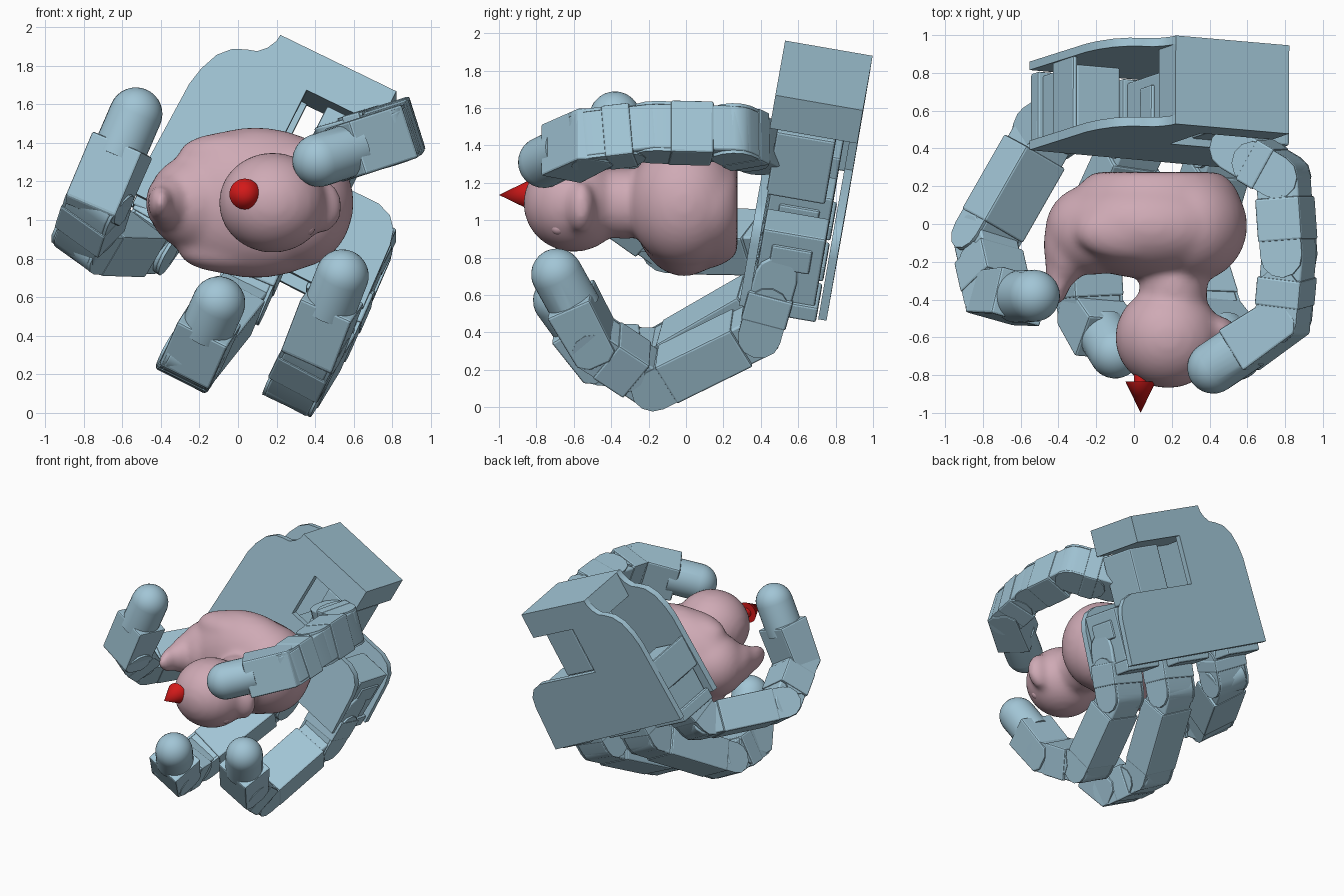
import bpy, bmesh
from math import pi, cos, sin
from mathutils import Vector as V, Matrix

if "Cube" in bpy.data.objects:
    bpy.data.objects.remove(bpy.data.objects["Cube"])


def material(name, color):
    m = bpy.data.materials.new(name)
    m.diffuse_color = (*color, 1)
    m.use_nodes = True
    m.node_tree.nodes["Principled BSDF"].inputs["Base Color"].default_value = m.diffuse_color
    return m


STEEL = material("steel_blue", (0.36, 0.56, 0.67))
PINK = material("pink", (0.62, 0.40, 0.46))
RED = material("red", (0.65, 0.01, 0.01))

# Palm frame: U to the wrist, S sideways, N out of the palm; T is the wrist corner
U = V((0.443, 0.152, 0.883)).normalized()
S = V((0.897, -0.078, -0.436)).normalized()
N = U.cross(S).normalized()
if N.y > 0:
    N = -N
T = V((0.22, 0.53, 1.96))


def finish(bm, name, mat, bevel=0.0, smooth=False):
    bmesh.ops.recalc_face_normals(bm, faces=bm.faces)
    me = bpy.data.meshes.new(name)
    bm.to_mesh(me)
    bm.free()
    me.materials.append(mat)
    ob = bpy.data.objects.new(name, me)
    bpy.context.collection.objects.link(ob)
    if bevel:
        b = ob.modifiers.new("bevel", "BEVEL")
        b.width, b.segments, b.limit_method = bevel, 2, 'ANGLE'
        b.angle_limit = 0.7
    if smooth:
        bpy.context.view_layer.objects.active = ob
        ob.select_set(True)
        bpy.ops.object.shade_smooth_by_angle(angle=0.6)
        ob.select_set(False)
    return ob


def prism(name, pts, origin, ax, ay, az, depth, bevel=0.0, smooth=False):
    """Outline in the ax/ay plane, extruded along az."""
    bm = bmesh.new()
    f = bm.faces.new([bm.verts.new(origin + ax * a + ay * b) for a, b in pts])
    ext = bmesh.ops.extrude_face_region(bm, geom=[f])["geom"]
    bmesh.ops.translate(bm, vec=az * depth,
                        verts=[g for g in ext if isinstance(g, bmesh.types.BMVert)])
    return finish(bm, name, STEEL, bevel, smooth)


def rect(a0, a1, b0, b1):
    return [(a0, b0), (a1, b0), (a1, b1), (a0, b1)]


def palm_box(name, s0, s1, t0, t1, d0, d1, bevel=0.012):
    prism(name, rect(s0, s1, t0, t1), T - N * d0, S, U, -N, d1 - d0, bevel)


# Palm: front and back plates, wrist block, side wall
outline = [(0, 0), (.67, 0), (.67, -.2), (.25, -.2), (.25, -.57), (.85, -.57), (.93, -.6),
           (.98, -.66), (1.0, -.74), (1.02, -1.1), (-.33, -1.08), (-.31, -.44), (-.29, -.34),
           (-.25, -.24), (-.19, -.175), (-.12, -.145), (-.07, -.13), (-.03, -.09), (-.005, -.04)]
prism("palm_front_plate", outline, T, S, U, -N, .05, 0, True)
prism("palm_back_plate", outline, T - N * .43, S, U, -N, .045, 0, True)
palm_box("wrist_block", 0, .67, -.2, 0, 0, .475, 0)
palm_box("palm_side_wall", -.31, -.28, -.85, -.6, .03, .45)

# Thumb motor and the three finger motors between the plates
palm_box("thumb_motor", .38, .66, -.6, -.22, .04, .36)
for i, s in enumerate((.86, .36, -.14)):
    palm_box(f"finger_motor_{i}", s - .13, s + .13, -1.12, -.64, .06, .40)
    palm_box(f"finger_motor_flange_{i}", s - .16, s + .15, -1.13, -1.04, .05, .42)
    palm_box(f"finger_motor_clip_{i}", s - .15, s + .145, -.86, -.72, .12, .34)


def pill(length, r, n=6):
    """Side profile of a link with rounded ends centred on its joints."""
    pts = [(length + r * cos(a), r * sin(a)) for a in [-pi/2 + pi*k/n for k in range(n + 1)]]
    return pts + [(r * cos(a), r * sin(a)) for a in [pi/2 + pi*k/n for k in range(n + 1)]]


def axes(p, q, lat):
    d = (q - p).normalized()
    w = (lat - d * lat.dot(d)).normalized()
    return d, w, w.cross(d)


def link(name, p, q, lat, width=.25, r=.115):
    d, w, h = axes(p, q, lat)
    length = (q - p).length
    prism(name, pill(length, r), p - w * width / 2, d, h, w, width, .01, True)
    # Shell that wraps the middle and the two cheeks at the far joint
    prism(name + "_shell", rect(.11, length - .08, -r - .008, r + .008),
          p - w * .145, d, h, w, .29, .012)
    for k in (-1, 1):
        prism(name + "_cheek", pill(length * .5, r), p + d * length * .5 + w * k * .122,
              d, h, w * k, .017, 0, True)


def fingertip(name, p, c, lat, r=.138):
    d, w, h = axes(p, c, lat)
    length = (c - p).length
    prism(name + "_base", [(-.09, -.06), (-.05, -.115), (length * .64, -.128),
                           (length * .64, .128), (-.05, .115), (-.09, .06)],
          p - w * .145, d, h, w, .29, .012)
    # Domed pad: half sphere stretched back into a cylinder
    bm = bmesh.new()
    bmesh.ops.create_uvsphere(bm, u_segments=28, v_segments=16, radius=r)
    for v in bm.verts:
        if v.co.z < -.001:
            v.co = V((v.co.x, v.co.y, 0)).normalized() * r if v.co.xy.length > .01 else V((0, 0, 0))
            v.co.z = -length * .5
    m = Matrix((w, h, d)).transposed().to_4x4()
    m.translation = c
    bmesh.ops.transform(bm, matrix=m, verts=bm.verts)
    finish(bm, name + "_pad", STEEL, 0, True)


# Fingers: joint points from the palm to the tip, and the hinge direction
fingers = {
    "right_finger": (S, [(.61, .49, .74), (.47, .40, .42), (.30, -.17, .14),
                         (.40, -.49, .35), (.54, -.69, .71)]),
    "middle_finger": (S, [(.16, .53, .93), (.02, .45, .61), (-.25, -.14, .27),
                          (-.23, -.47, .28), (-.10, -.68, .57)]),
    "left_finger": (V((.8, -.25, -.55)), [(-.32, .58, 1.10), (-.47, .48, .88), (-.79, -.08, .89),
                                          (-.72, -.39, 1.11), (-.53, -.38, 1.55)]),
    "thumb": (V((.3, 0, -.95)), [(.54, .40, 1.39), (.79, .25, 1.46), (.82, -.17, 1.47),
                                 (.79, -.51, 1.43), (.42, -.76, 1.31)]),
}
for name, (lat, pts) in fingers.items():
    pts = [V(p) for p in pts]
    for i, part in enumerate(("knuckle", "lower_link", "upper_link")):
        link(f"{name}_{part}", pts[i], pts[i + 1], lat)
    fingertip(f"{name}_tip", pts[3], pts[4], lat)

# Bath duck lying on its back: overlapping ellipsoids fused and smoothed
blobs = [((.09, -.01, 1.09), (.51, .28, .39)),      # body
         ((.30, -.01, 1.09), (.30, .30, .34)),      # chest
         ((.12, .09, 1.07), (.45, .28, .33)),       # belly
         ((-.22, -.03, 1.09), (.25, .24, .25)),     # rump
         ((-.36, -.11, 1.09), (.12, .22, .15)),     # tail root
         ((-.40, -.23, 1.09), (.07, .20, .10)),     # tail tip
         ((.21, -.33, 1.09), (.18, .26, .19)),      # neck
         ((.18, -.60, 1.09), (.28, .27, .26)),      # head
         ((.43, -.56, 1.07), (.11, .075, .14))]     # bill
for k in (-1, 1):
    blobs.append(((.0, -.04, 1.09 + k * .25), (.31, .16, .12)))   # wings
bm = bmesh.new()
for c, r in blobs:
    m = Matrix.Translation(c) @ Matrix.Diagonal((*r, 1))
    bmesh.ops.create_uvsphere(bm, u_segments=40, v_segments=24, radius=1, matrix=m)
for v in bm.verts:
    v.co.y = min(v.co.y, .275)
duck = finish(bm, "bath_duck", PINK)
rm = duck.modifiers.new("fuse", "REMESH")
rm.mode, rm.voxel_size, rm.use_smooth_shade = 'VOXEL', .022, True
sm = duck.modifiers.new("soften", "SMOOTH")
sm.factor, sm.iterations = .5, 12

# Eyes
for k in (-1, 1):
    bm = bmesh.new()
    m = Matrix.Translation((.36, -.68, 1.09 + k * .13)) @ Matrix.Diagonal((.04, .045, .04, 1))
    bmesh.ops.create_uvsphere(bm, u_segments=16, v_segments=10, radius=1, matrix=m)
    finish(bm, "eye", PINK, 0, True)

# Red arrow pointing to the front
for name, r1, r2, y0, y1 in (("arrow_head", .08, 0, -.835, -1.0), ("arrow_shaft", .035, .035, -.5, -.84)):
    bm = bmesh.new()
    m = Matrix.Translation((.035, (y0 + y1) / 2, 1.135)) @ Matrix.Rotation(pi / 2, 4, 'X')
    bmesh.ops.create_cone(bm, cap_ends=True, segments=24, radius1=r1, radius2=r2,
                          depth=y0 - y1, matrix=m)
    finish(bm, name, RED, 0, True)
